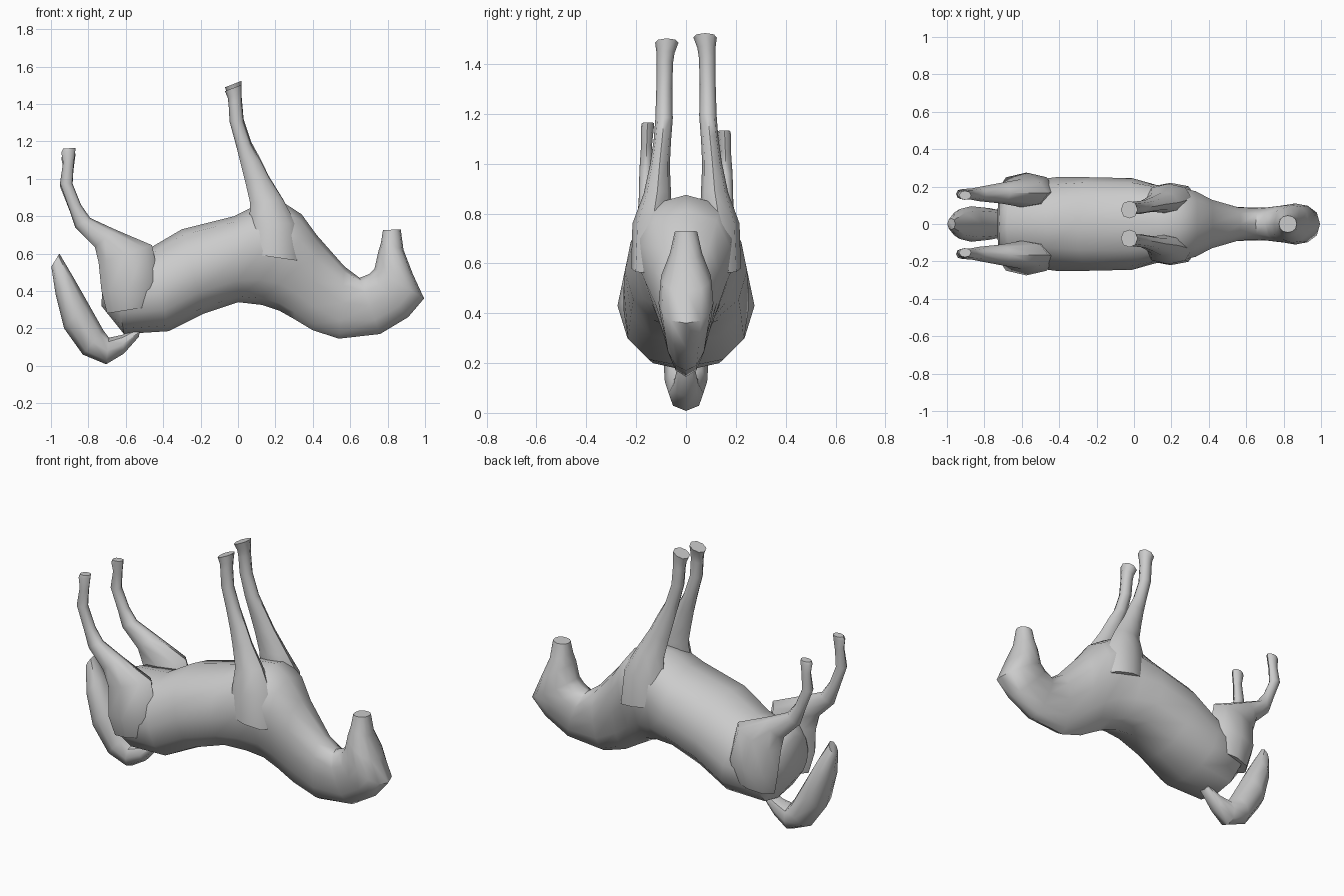
import bpy, bmesh, math
from mathutils import Vector


def loft(name, rings, sides, side=1, stretch=0.0, angle=50):
    """Ring = (x1, z1, x2, z2, half_width, y_centre, bias); bias>0 is wider near point 1."""
    bm = bmesh.new()
    loops = []
    for x1, z1, x2, z2, w, yc, k in rings:
        loop = []
        for i in range(sides):
            t = 2 * math.pi * i / sides
            c, s = math.cos(t), math.sin(t)
            s2 = math.copysign(abs(s) ** 0.85, s)
            x = (x1 + x2) / 2 + (x1 - x2) / 2 * c
            z = (z1 + z2) / 2 + (z1 - z2) / 2 * c
            z += stretch * max(0.0, z - 0.8)
            y = yc + w * s2 * (1 + k * c)
            loop.append(bm.verts.new(Vector((x, side * y, z))))
        loops.append(loop)
    for a, b in zip(loops, loops[1:]):
        for i in range(sides):
            j = (i + 1) % sides
            bm.faces.new((a[i], a[j], b[j], b[i]))
    bm.faces.new(loops[0])
    bm.faces.new(loops[-1])
    bmesh.ops.recalc_face_normals(bm, faces=bm.faces)
    me = bpy.data.meshes.new(name)
    bm.to_mesh(me)
    bm.free()
    me.shade_smooth()
    me.set_sharp_from_angle(angle=math.radians(angle))
    ob = bpy.data.objects.new(name, me)
    bpy.context.collection.objects.link(ob)
    return ob


# Torso, neck and head in one skin (belly point first, back point second)
loft("body", [
    (-0.72, 0.56, -0.73, 0.32, 0.12, 0, 0),
    (-0.68, 0.61, -0.61, 0.17, 0.22, 0, -0.1),
    (-0.47, 0.63, -0.37, 0.185, 0.25, 0, -0.1),
    (-0.30, 0.73, -0.18, 0.28, 0.25, 0, 0),
    (-0.02, 0.80, 0.00, 0.34, 0.245, 0, 0.05),
    (0.10, 0.86, 0.13, 0.325, 0.21, 0, 0.15),
    (0.24, 0.875, 0.22, 0.295, 0.19, 0, 0.35),
    (0.34, 0.81, 0.30, 0.25, 0.165, 0, 0.4),
    (0.42, 0.70, 0.40, 0.19, 0.125, 0, 0.35),
    (0.57, 0.53, 0.54, 0.145, 0.09, 0, 0.2),
    (0.65, 0.47, 0.76, 0.17, 0.088, 0, 0.15),
    (0.70, 0.49, 0.91, 0.26, 0.10, 0, 0.1),
    (0.73, 0.52, 0.995, 0.36, 0.11, 0, 0),
    (0.75, 0.61, 0.935, 0.49, 0.10, 0, -0.1),
    (0.765, 0.66, 0.885, 0.62, 0.065, 0, 0),
    (0.775, 0.725, 0.87, 0.73, 0.045, 0, 0),
], 12)

# Tail
loft("tail", [
    (-0.52, 0.21, -0.53, 0.155, 0.035, 0, 0),
    (-0.62, 0.165, -0.61, 0.065, 0.05, 0, 0),
    (-0.69, 0.15, -0.705, 0.008, 0.07, 0, 0),
    (-0.72, 0.19, -0.83, 0.06, 0.085, 0, 0),
    (-0.81, 0.35, -0.93, 0.20, 0.095, 0, 0),
    (-0.89, 0.49, -0.975, 0.38, 0.08, 0, 0),
    (-0.955, 0.60, -0.998, 0.53, 0.03, 0, 0),
], 8)

# Legs: rings run from inside the body to the hoof
front = [
    (0.06, 0.60, 0.33, 0.56, 0.07, 0.15, 0),
    (0.06, 0.76, 0.31, 0.76, 0.08, 0.135, 0),
    (0.065, 0.87, 0.24, 0.89, 0.055, 0.115, 0),
    (0.04, 0.98, 0.165, 1.01, 0.04, 0.105, 0),
    (0.015, 1.08, 0.115, 1.11, 0.035, 0.095, 0),
    (-0.01, 1.18, 0.07, 1.19, 0.035, 0.088, 0),
    (-0.045, 1.31, 0.03, 1.31, 0.032, 0.087, 0),
    (-0.05, 1.40, 0.02, 1.42, 0.033, 0.085, 0),
    (-0.055, 1.44, 0.02, 1.46, 0.036, 0.082, 0),
    (-0.07, 1.475, 0.02, 1.51, 0.047, 0.077, 0),
]
hind = [
    (-0.70, 0.28, -0.45, 0.32, 0.075, 0.16, 0),
    (-0.73, 0.40, -0.42, 0.46, 0.10, 0.175, 0),
    (-0.745, 0.55, -0.46, 0.645, 0.075, 0.165, 0),
    (-0.765, 0.635, -0.66, 0.73, 0.055, 0.165, 0),
    (-0.87, 0.74, -0.79, 0.79, 0.038, 0.16, 0),
    (-0.90, 0.83, -0.84, 0.86, 0.03, 0.16, 0),
    (-0.952, 0.97, -0.885, 0.97, 0.027, 0.16, 0),
    (-0.935, 1.08, -0.88, 1.06, 0.022, 0.158, 0),
    (-0.945, 1.13, -0.87, 1.14, 0.026, 0.155, 0),
    (-0.935, 1.15, -0.87, 1.155, 0.024, 0.153, 0),
]
for side, label in ((1, "left"), (-1, "right")):
    loft("front_leg_" + label, front, 8, side, 0.02 if side > 0 else -0.01)
    loft("hind_leg_" + label, hind, 8, side, -0.06 if side > 0 else 0.03)
